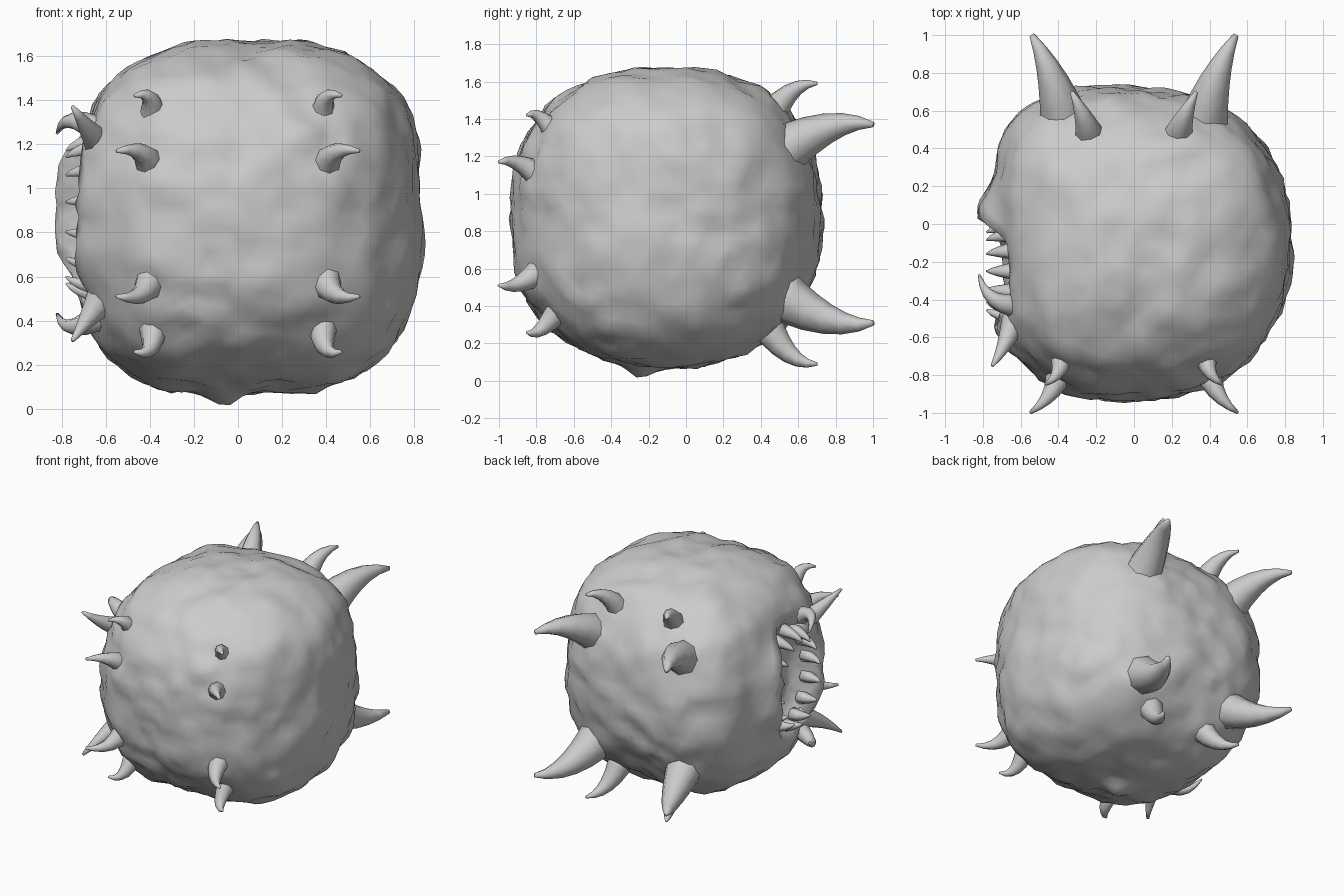
import bpy, bmesh, math
from mathutils import Vector, noise

cube = bpy.data.objects.get("Cube")
if cube:
    bpy.data.objects.remove(cube, do_unlink=True)

CENTRE = Vector((0.01, -0.11, 0.87))
MID_Z = 0.84


def finish(bm, name):
    for f in bm.faces:
        f.smooth = True
    bmesh.ops.recalc_face_normals(bm, faces=bm.faces)
    me = bpy.data.meshes.new(name)
    bm.to_mesh(me)
    bm.free()
    ob = bpy.data.objects.new(name, me)
    bpy.context.collection.objects.link(ob)
    return ob


def horn(name, start, bend, tip, radius, sides=8, steps=6):
    """Tapered horn swept along a quadratic curve."""
    a, b, c = Vector(start), Vector(bend), Vector(tip)
    bm = bmesh.new()
    rings = []
    for i in range(steps + 1):
        t = i / steps
        p = a * (1 - t) ** 2 + b * 2 * t * (1 - t) + c * t * t
        tangent = (b - a) * (1 - t) + (c - b) * t
        q = tangent.to_track_quat('Z', 'Y')
        r = radius * (0.1 + 0.9 * (1 - t))
        ring = []
        for k in range(sides):
            ang = math.tau * k / sides
            ring.append(bm.verts.new(p + q @ Vector((r * math.cos(ang), r * math.sin(ang), 0))))
        rings.append(ring)
    for lo, hi in zip(rings, rings[1:]):
        for k in range(sides):
            j = (k + 1) % sides
            bm.faces.new((lo[k], lo[j], hi[j], hi[k]))
    bm.faces.new(rings[0])
    bm.faces.new(rings[-1])
    return finish(bm, name)


def mirrored(p, sx, sz):
    return (p[0] * sx, p[1], MID_Z + (p[2] - MID_Z) * sz)


# How far the upright edges swell, keyed by (x > 0, y > 0)
EDGE_SWELL = {(True, True): -0.22, (True, False): -0.25,
              (False, True): 0.32, (False, False): 0.0}


def body_radius(n, power=2.7):
    """Rounded-box radius, adjusted edge by edge."""
    r = sum(abs(c) ** power for c in n) ** (-1 / power)
    r += EDGE_SWELL[n.x > 0, n.y > 0] * (n.x * n.y) ** 2
    r += (0.1 if n.x > 0 or n.z < 0 else 0.0) * (n.x * n.z) ** 2
    r -= (0.12 if n.z > 0 else 0.2) * (n.y * n.z) ** 2
    return r + 0.03 * noise.noise(n * 4) + 0.03 * noise.noise(n * 8)


# Lumpy, slightly boxy body with a tall mouth hollow on its -x side
bm = bmesh.new()
bmesh.ops.create_icosphere(bm, subdivisions=5, radius=1)
for v in bm.verts:
    n = v.co.normalized()
    half = Vector((0.82 if n.x > 0 else 0.75, 0.83, 0.8))
    r = body_radius(n)
    co = CENTRE + Vector([n[i] * half[i] * r for i in range(3)])
    if n.x < 0:
        d = math.hypot((co.y + 0.25) / 0.28, (co.z - 0.87) / 0.45)
        if d < 1:
            co.x += 0.17 * min(1, (1 - d) * 3)
        # swollen rims: a long lip behind, a low one in front
        height = math.exp(-((co.z - 0.9) / 0.3) ** 4)
        behind = max(0, min(1, (co.y + 0.2) / 0.2))
        ahead = max(0, min(1, (-0.3 - co.y) / 0.2))
        width = 0.2 if d < 1.05 else 0.5
        co.x -= height * (0.09 * behind + 0.05 * ahead) * math.exp(-((d - 1.05) / width) ** 2)
    # small point underneath
    co.z -= 0.05 * math.exp(-((co.x + 0.06) ** 2 + (co.y + 0.24) ** 2) / 0.006) * (n.z < 0)
    v.co = co
finish(bm, "body")

# Horns repeated at the four corners of the back and front
CORNER_HORNS = [
    ("back_large_horn", (0.35, 0.46, 1.19), (0.41, 0.78, 1.42), (0.54, 1.0, 1.37), 0.15),
    ("back_small_horn", (0.22, 0.42, 1.36), (0.25, 0.55, 1.60), (0.33, 0.70, 1.59), 0.095),
    ("front_large_spike", (0.39, -0.74, 1.06), (0.40, -0.90, 1.20), (0.55, -1.0, 1.17), 0.085),
    ("front_small_spike", (0.39, -0.65, 1.26), (0.36, -0.79, 1.46), (0.47, -0.85, 1.42), 0.075),
]
for name, start, bend, tip, radius in CORNER_HORNS:
    for sx, side in ((1, "left"), (-1, "right")):
        for sz, level in ((1, "upper"), (-1, "lower")):
            pts = [mirrored(p, sx, sz) for p in (start, bend, tip)]
            horn(f"{name}_{level}_{side}", *pts, radius)

# Tusks above and below the mouth
TUSKS = [
    ("outer_tusk", (-0.60, -0.40, 1.16), (-0.66, -0.62, 1.24), (-0.75, -0.75, 1.37), 0.09),
    ("inner_tusk", (-0.60, -0.43, 1.24), (-0.78, -0.44, 1.37), (-0.82, -0.27, 1.25), 0.07),
]
for name, start, bend, tip, radius in TUSKS:
    for sz, level in ((1, "upper"), (-1, "lower")):
        pts = [mirrored(p, 1, sz) for p in (start, bend, tip)]
        horn(f"{name}_{level}", *pts, radius)

# Ring of small stubby teeth around the mouth
TEETH = 14
for i in range(TEETH):
    ang = math.tau * (i + 0.5) / TEETH
    y, z = math.cos(ang), math.sin(ang)
    root = (-0.62, -0.25 + 0.25 * y, 0.87 + 0.35 * z)
    bend = (-0.74, -0.25 + 0.24 * y, 0.87 + 0.34 * z)
    tip = (-0.78, -0.25 + 0.21 * y, 0.87 + 0.30 * z)
    horn(f"tooth_{i + 1}", root, bend, tip, 0.05, sides=6, steps=4)
